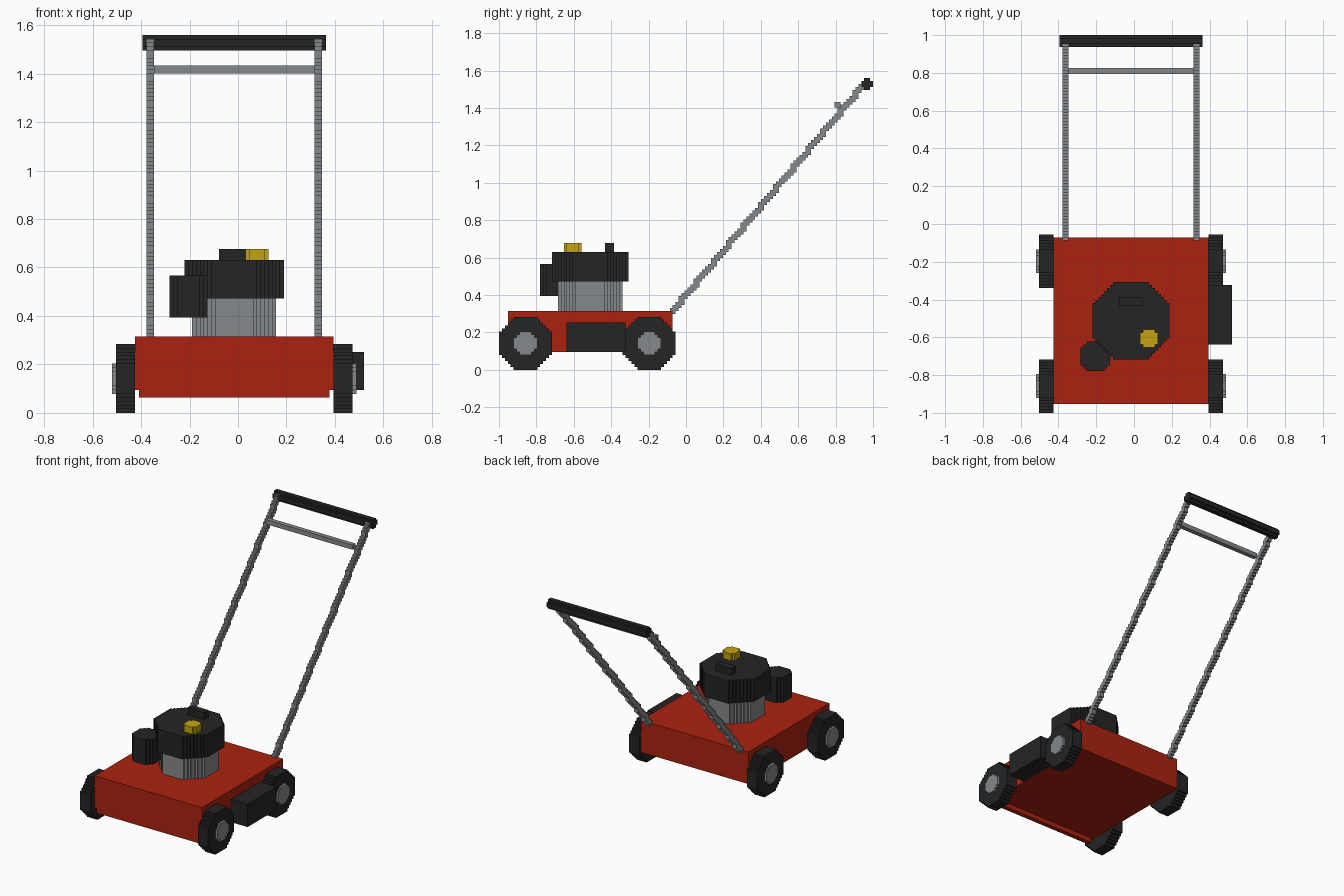
import bpy, bmesh, math

if "Cube" in bpy.data.objects:
    bpy.data.objects.remove(bpy.data.objects["Cube"])

V = 2 / 127                      # size of one grid cell
OFFSET = (-33 * V, -1.0, 0.0)    # grid origin in world space


def material(name, rgb):
    m = bpy.data.materials.new(name)
    m.diffuse_color = (*rgb, 1)
    m.use_nodes = True
    m.node_tree.nodes["Principled BSDF"].inputs["Base Color"].default_value = m.diffuse_color
    return m


RED = material("red_paint", (0.41, 0.016, 0.005))
BLACK = material("black_plastic", (0.017, 0.018, 0.017))
GREY = material("grey_metal", (0.235, 0.25, 0.262))
YELLOW = material("yellow_cap", (0.55, 0.37, 0.006))


def prism(name, rows, v0, a0, a1, axis, mat):
    """Extrude a stepped outline, given as (low, high) per grid row, along x or z."""
    right, left = [], []
    for i, (lo, hi) in enumerate(rows):
        right += [(hi, v0 + i), (hi, v0 + i + 1)]
        left += [(lo, v0 + i), (lo, v0 + i + 1)]
    loop = []
    for p in right + left[::-1]:
        if not loop or loop[-1] != p:
            loop.append(p)
    # drop points lying in the middle of straight runs
    n = len(loop)
    loop = [p for i, p in enumerate(loop)
            if not any(loop[i - 1][k] == p[k] == loop[(i + 1) % n][k] for k in (0, 1))]

    def place(u, v, a):
        g = (a, u, v) if axis == "x" else (u, v, a)
        return [o + c * V for o, c in zip(OFFSET, g)]

    bm = bmesh.new()
    ends = [[bm.verts.new(place(u, v, a)) for u, v in loop] for a in (a0, a1)]
    for end in ends:
        bm.faces.new(end)
    n = len(loop)
    for i in range(n):
        j = (i + 1) % n
        bm.faces.new((ends[0][i], ends[0][j], ends[1][j], ends[1][i]))
    bmesh.ops.recalc_face_normals(bm, faces=bm.faces)
    mesh = bpy.data.meshes.new(name)
    bm.to_mesh(mesh)
    bm.free()
    mesh.materials.append(mat)
    ob = bpy.data.objects.new(name, mesh)
    bpy.context.collection.objects.link(ob)
    return ob


def octagon(name, cu, cv, r, a0, a1, axis, mat):
    """Stepped octagonal cylinder of radius r cells."""
    rows = []
    for i in range(2 * r):
        h = min(r, round(math.sqrt(2) * r - abs(i + 0.5 - r)))
        rows.append((cu - h, cu + h))
    return prism(name, rows, cv - r, a0, a1, axis, mat)


def box(name, x, y, z, mat):
    return prism(name, [x] * (y[1] - y[0]), y[0], z[0], z[1], "z", mat)


# Deck with front lip and side discharge chute
box("deck", (6, 58), (3, 59), (6, 20), RED)
box("front_lip", (7, 57), (3, 5), (4, 6), RED)
box("discharge_chute", (58, 66), (23, 43), (6, 16), BLACK)

# Wheels and hubs
for end, y in (("front", 9), ("rear", 51)):
    for side, wheel, hub in (("left", (1, 6), (0, 1)), ("right", (58, 63), (63, 64))):
        octagon(f"{end}_{side}_wheel", y, 9, 9, *wheel, "x", BLACK)
        octagon(f"{end}_{side}_hub", y, 9, 4, *hub, "x", GREY)

# Engine
octagon("engine_block", 32, 31, 11, 20, 30, "z", GREY)
octagon("engine_cover", 32, 31, 13, 30, 40, "z", BLACK)
octagon("air_filter", 20, 19, 5, 25, 36, "z", BLACK)
octagon("fuel_cap", 38, 25, 3, 40, 43, "z", YELLOW)
box("starter_grip", (28, 36), (36, 39), (40, 43), BLACK)

# Sloping handle tubes, two cells thick
centre = [round(59 + 65 * k / 77) for k in range(78)]
tube_rows = [(centre[max(k - 1, 0)] - 1, centre[min(k, 77)] + 1) for k in range(79)]
for side, x in (("left", 9), ("right", 53)):
    prism(f"{side}_handle_tube", tube_rows, 19, x, x + 2, "x", GREY)

# Crossbar and grip bar
box("crossbar", (11, 53), (114, 116), (89, 91), GREY)
octagon("grip_bar", 125, 97, 2, 8, 56, "x", BLACK)
